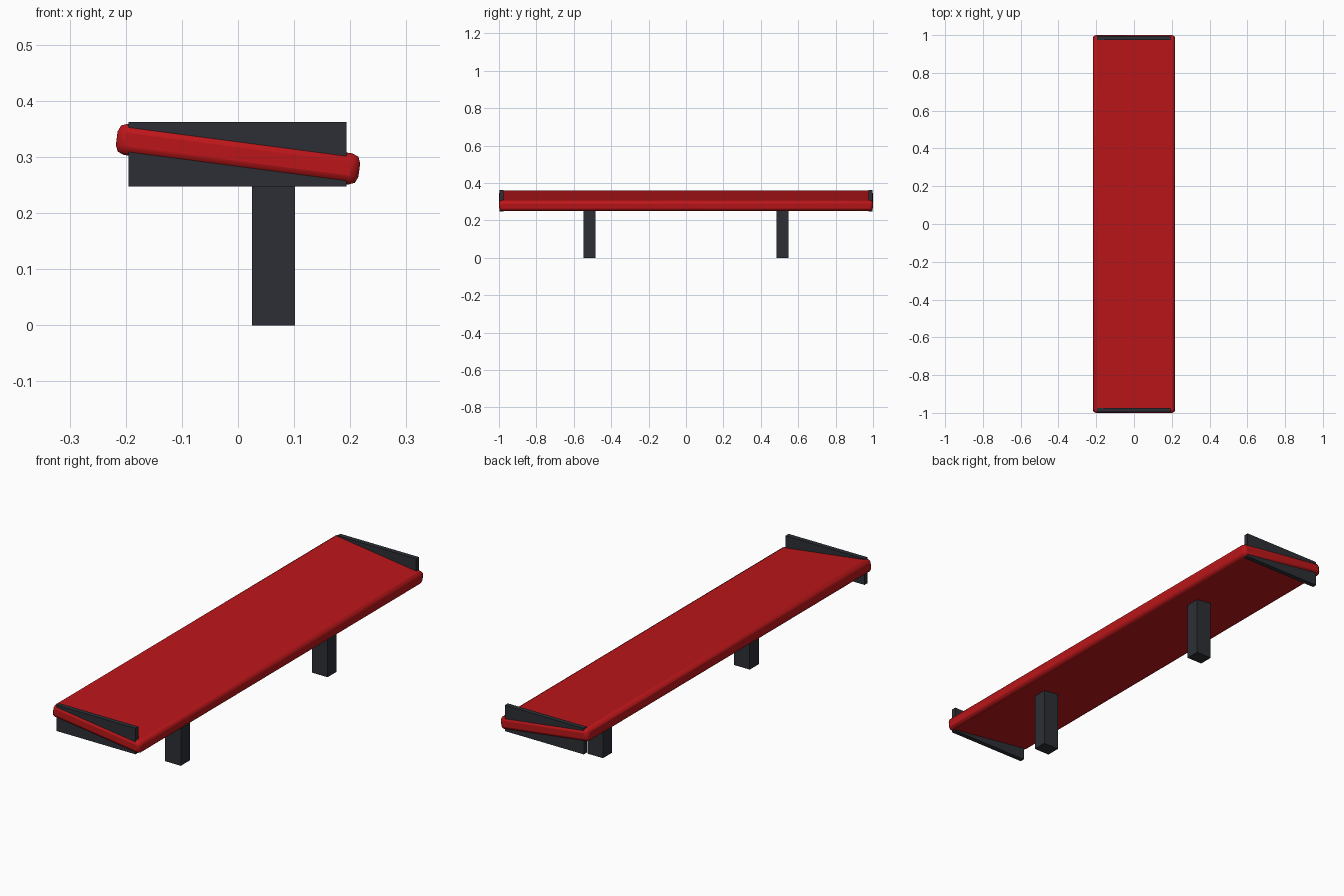
import bpy, math

if "Cube" in bpy.data.objects:
    bpy.data.objects.remove(bpy.data.objects["Cube"])


def material(name, color):
    m = bpy.data.materials.new(name)
    m.diffuse_color = color
    m.use_nodes = True
    m.node_tree.nodes["Principled BSDF"].inputs["Base Color"].default_value = m.diffuse_color
    return m


red = material("red_paint", (0.50, 0.008, 0.01, 1))
dark = material("dark_metal", (0.025, 0.028, 0.035, 1))


def box(name, lo, hi, mat):
    center = [(a + b) / 2 for a, b in zip(lo, hi)]
    bpy.ops.mesh.primitive_cube_add(size=1, location=center)
    ob = bpy.context.object
    ob.name = name
    ob.scale = [b - a for a, b in zip(lo, hi)]
    bpy.ops.object.transform_apply(location=False, rotation=False, scale=True)
    ob.data.materials.append(mat)
    return ob


# Tilted seat board with rounded edges
seat = box("seat_board", (-0.218, -1, 0.277), (0.218, 1, 0.333), red)
seat.rotation_euler.y = math.radians(7.5)
bevel = seat.modifiers.new("rounded_edges", 'BEVEL')
bevel.width = 0.016
bevel.segments = 2
bpy.ops.object.shade_smooth_by_angle(angle=math.radians(30))

for side, label in ((-1, "front"), (1, "back")):
    # Upright end plate, with the board end poking through it
    y0, y1 = sorted((side * 0.975, side * 0.996))
    box(label + "_end_plate", (-0.195, y0, 0.247), (0.193, y1, 0.362), dark)
    # Post running up into the board
    y0, y1 = sorted((side * 0.483, side * 0.547))
    box(label + "_leg", (0.025, y0, 0), (0.102, y1, 0.29), dark)
